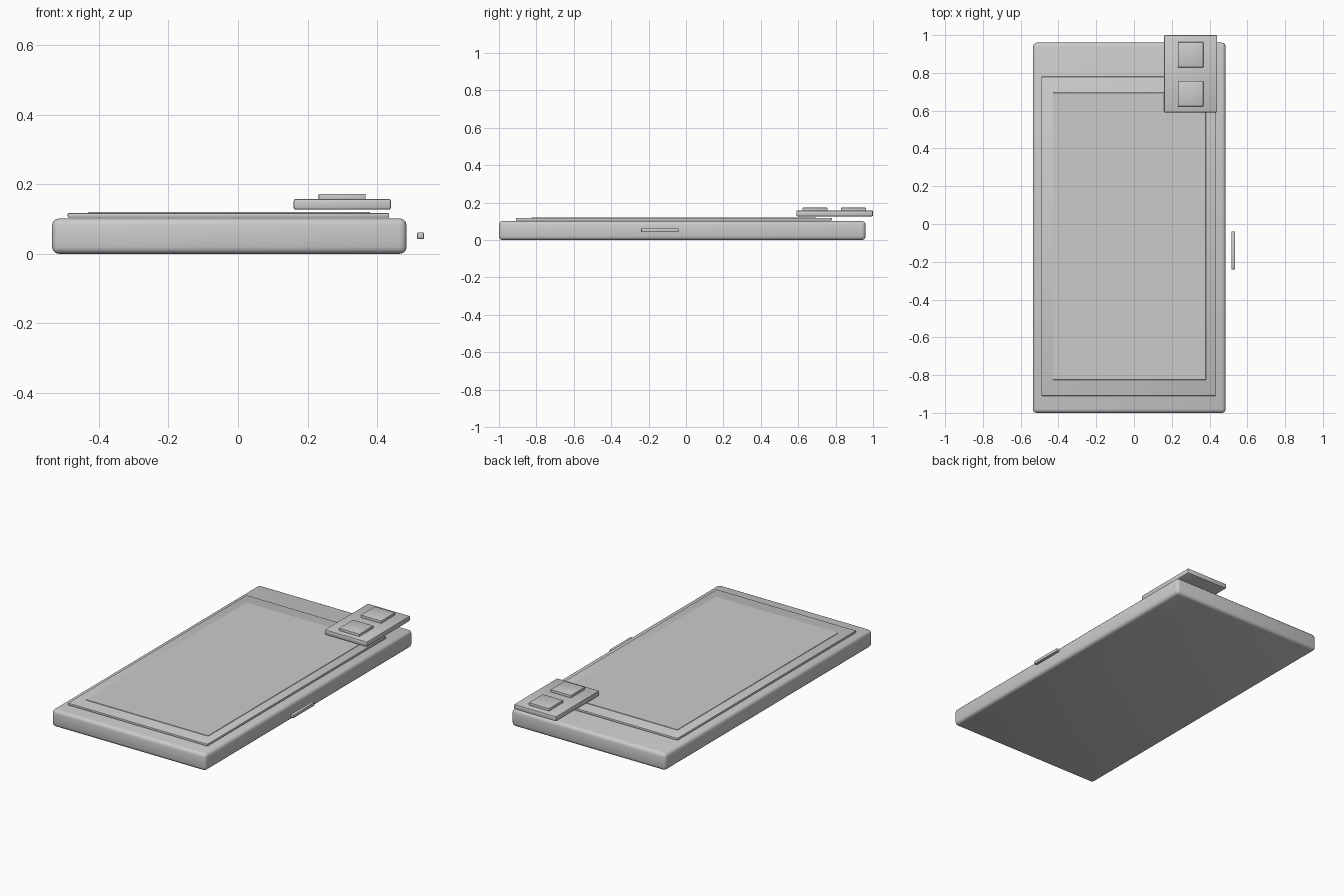
import bpy
from mathutils import Vector

cube = bpy.data.objects.get("Cube")
if cube:
    bpy.data.objects.remove(cube, do_unlink=True)

# One plain grey for every part
grey = bpy.data.materials.new("plain_grey")
grey.use_nodes = True
colour = (0.6, 0.6, 0.6, 1)
grey.diffuse_color = colour
grey.node_tree.nodes["Principled BSDF"].inputs["Base Color"].default_value = colour


def rounded_box(name, low, high, radius, segments=2):
    """Box between two corners, with rounded edges."""
    low, high = Vector(low), Vector(high)
    bpy.ops.mesh.primitive_cube_add(size=1, location=(low + high) / 2)
    box = bpy.context.object
    box.name = name
    box.scale = high - low
    bpy.ops.object.transform_apply(location=False, rotation=False, scale=True)
    bevel = box.modifiers.new("rounded_edges", 'BEVEL')
    bevel.width = radius
    bevel.segments = segments
    bpy.ops.object.modifier_apply(modifier=bevel.name)
    box.data.materials.append(grey)
    bpy.ops.object.shade_smooth_by_angle()
    return box


# Slab body
rounded_box("body", (-0.535, -1, 0), (0.485, 0.96, 0.102), 0.02, 3)

# Raised screen and the thin display on it
rounded_box("screen_frame", (-0.49, -0.91, 0.104), (0.435, 0.78, 0.118), 0.004)
rounded_box("display", (-0.43, -0.825, 0.112), (0.38, 0.695, 0.121), 0.001, 1)

# Camera plate over the back corner, with two square lenses
rounded_box("camera_plate", (0.16, 0.59, 0.127), (0.44, 1, 0.158), 0.006)
for name, y in (("front_lens", 0.69), ("back_lens", 0.896)):
    rounded_box(name, (0.232, y - 0.067, 0.152), (0.367, y + 0.067, 0.173), 0.003)

# Side button, standing just off the edge
rounded_box("side_button", (0.515, -0.24, 0.043), (0.535, -0.04, 0.062), 0.003)
